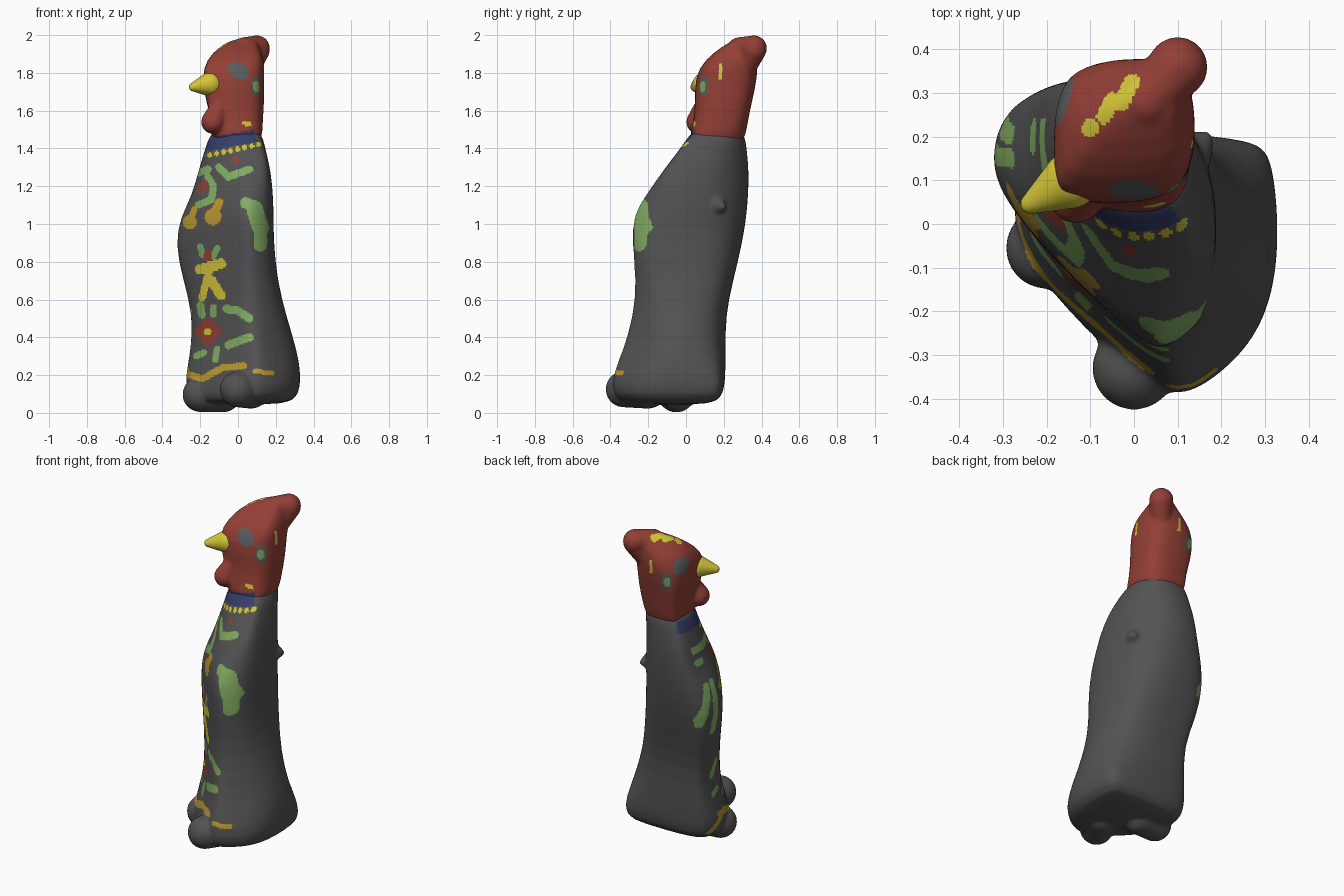
import bpy, bmesh, math
from mathutils import Vector, Matrix

cube = bpy.data.objects.get("Cube")
if cube:
    bpy.data.objects.remove(cube)

# Colours
COLOURS = {
    "charcoal": (.085, .085, .085), "brick_red": (.29, .05, .036),
    "yellow": (.66, .56, .04), "gold": (.5, .31, .03),
    "leaf_green": (.22, .41, .12), "navy": (.038, .047, .14),
    "slate": (.1, .108, .11),
}
NAMES = list(COLOURS)
materials = []
for name, rgb in COLOURS.items():
    m = bpy.data.materials.new(name)
    m.use_nodes = True
    m.diffuse_color = (*rgb, 1)
    bsdf = m.node_tree.nodes["Principled BSDF"]
    bsdf.inputs["Base Color"].default_value = (*rgb, 1)
    bsdf.inputs["Roughness"].default_value = .8
    materials.append(m)

# The figure faces diagonally
FACING = Vector((-.78, -.625, 0))
SIDE = Vector((.625, -.78, 0))
HEAD_CENTRE = Vector((-.02, .2, 0))


def ring_points(x0, x1, y0, y1, h0, h1, k0, k1, steps=4):
    """Round curve touching an octagon given by its limits along
    x, y and the two diagonals h = x + y and k = x - y."""
    reach = [x1, h1, y1, -k0, -x0, -h0, -y0, k1]
    normals = [Vector((math.cos(i * math.pi / 4), math.sin(i * math.pi / 4)))
               for i in range(8)]
    corners = []
    for i in range(8):
        n, t = normals[i], normals[(i + 2) % 8]
        along = (reach[(i + 1) % 8] * math.sqrt(2)) - reach[i]
        corners.append(n * reach[i] + t * along)
    points = []
    for i, c in enumerate(corners):
        a, b = (corners[i - 1] + c) / 2, (c + corners[(i + 1) % 8]) / 2
        for j in range(steps):
            u = j / steps
            points.append(a.lerp(c, u).lerp(c.lerp(b, u), u))
    return points


def loft(bm, rows):
    """Skin over rings; each row is a height and its limits."""
    rings = [[bm.verts.new((p.x, p.y, z)) for p in ring_points(*limits)]
             for z, *limits in rows]
    for a, b in zip(rings, rings[1:]):
        for i in range(len(a)):
            j = (i + 1) % len(a)
            bm.faces.new((a[i], a[j], b[j], b[i]))
    bm.faces.new(rings[0][::-1])
    bm.faces.new(rings[-1])


def chain(bm, p, r, q, r2, count=7):
    """Row of overlapping balls that tapers from p to q."""
    p, q = Vector(p), Vector(q)
    for i in range(count):
        t = i / (count - 1)
        bmesh.ops.create_icosphere(bm, subdivisions=3, radius=r + (r2 - r) * t,
                                   matrix=Matrix.Translation(p.lerp(q, t)))


def finish(name, bm, voxel=.0085, smooth=10):
    """Fuse the shells into one smooth skin."""
    bmesh.ops.recalc_face_normals(bm, faces=bm.faces)
    mesh = bpy.data.meshes.new(name)
    bm.to_mesh(mesh)
    bm.free()
    obj = bpy.data.objects.new(name, mesh)
    bpy.context.collection.objects.link(obj)
    sub = obj.modifiers.new("round", "SUBSURF")
    sub.levels = 1
    rem = obj.modifiers.new("fuse", "REMESH")
    rem.mode = "VOXEL"
    rem.voxel_size = voxel
    sm = obj.modifiers.new("soften", "SMOOTH")
    sm.iterations = smooth
    graph = bpy.context.evaluated_depsgraph_get()
    skin = bpy.data.meshes.new_from_object(obj.evaluated_get(graph))
    obj.modifiers.clear()
    obj.data = skin
    skin.materials.clear()
    for m in materials:
        skin.materials.append(m)
    skin.polygons.foreach_set("use_smooth", [True] * len(skin.polygons))
    return obj


# Painted strokes: colour, projection, radius, then the path
strokes = []


def stroke(colour, plane, radius, *points):
    pts = [Vector(p) for p in points]
    strokes.append((NAMES.index(colour), plane, radius,
                    list(zip(pts, pts[1:])) or [(pts[0], pts[0])]))


def distance(p, a, b):
    d = b - a
    t = 0 if d.length == 0 else max(0, min(1, (p - a).dot(d) / d.length_squared))
    return (p - a - d * t).length


def paint(obj, base):
    for poly in obj.data.polygons:
        c, n = poly.center, poly.normal
        rel = c - HEAD_CENTRE
        flat = {}
        if n.y < -.05 or (n.x < -.5 and n.y < .1):
            flat["front"] = Vector((c.x, c.z))
        if n.x < -.3 and c.y > 0 and rel.dot(SIDE) < 0:
            flat["flank"] = Vector((c.y, c.z))
        if c.z > 1.6 and abs(rel.dot(SIDE)) > .06:
            flat["cheek"] = Vector((rel.dot(FACING), c.z))
        if c.z > 1.8 and n.z > .1:
            flat["top"] = Vector((c.x, c.y))
        index = NAMES.index(base)
        # Collar band across the throat
        low = 1.39 + .17 * (c.x + .16)
        if n.dot(FACING) > .1 and low < c.z < low + .068 and c.x < .105:
            index = NAMES.index("navy")
        for colour, plane, radius, segs in strokes:
            p = flat.get(plane)
            if p and any(distance(p, a, b) < radius for a, b in segs):
                index = colour
        poly.material_index = index


# Body: flared hem, full middle, narrow neck
bm = bmesh.new()
loft(bm, [
    (.04, -.22, .26, -.33, .14, -.23, .25, -.21, .31),
    (.09, -.275, .325, -.39, .2, -.255, .34, -.275, .39),
    (.2, -.28, .335, -.395, .21, -.24, .335, -.285, .385),
    (.33, -.25, .315, -.335, .21, -.195, .275, -.285, .325),
    (.52, -.24, .255, -.28, .21, -.185, .24, -.285, .28),
    (.7, -.29, .21, -.265, .25, -.185, .24, -.35, .262),
    (.9, -.338, .19, -.288, .3, -.188, .242, -.39, .268),
    (1.05, -.3, .19, -.283, .322, -.185, .244, -.383, .25),
    (1.15, -.245, .187, -.215, .33, -.15, .245, -.368, .22),
    (1.28, -.21, .175, -.125, .334, -.095, .245, -.355, .178),
    (1.4, -.175, .145, -.03, .322, -.05, .25, -.32, .11),
    (1.47, -.15, .13, .015, .312, -.03, .255, -.3, .04),
    (1.5, -.12, .1, .05, .28, 0, .24, -.26, .02)])
chain(bm, (-.2, -.055, .098), .096, (-.08, -.05, .1), .1)   # right foot
chain(bm, (0, -.33, .125), .098, (.07, -.2, .12), .1)       # left foot
chain(bm, (.13, .16, 1.1), .05, (.165, .195, 1.09), .02)    # back knob
body = finish("body", bm, smooth=20)

# Head with swept comb and wattle
bm = bmesh.new()
loft(bm, [
    (1.41, -.11, .09, .06, .28, 0, .23, -.26, .02),
    (1.46, -.15, .132, .012, .315, -.04, .26, -.305, .04),
    (1.53, -.135, .13, .04, .325, -.04, .275, -.305, .02),
    (1.65, -.17, .14, .05, .35, -.06, .3, -.335, .01),
    (1.78, -.192, .14, .045, .38, -.085, .31, -.35, .01),
    (1.87, -.168, .14, .1, .378, -.03, .33, -.315, -.01),
    (1.94, -.1, .11, .19, .38, .08, .34, -.25, -.09),
    (1.985, -.02, .1, .27, .39, .19, .34, -.23, -.13)])
chain(bm, (.03, .28, 1.93), .06, (.1, .36, 1.93), .07)
chain(bm, (.102, .358, 1.92), .068, (.07, .32, 1.84), .06, 4)
chain(bm, (-.11, .08, 1.6), .05, (-.133, .064, 1.54), .064, 5)
head = finish("head", bm)

# Beak
bm = bmesh.new()
chain(bm, (-.145, .1, 1.74), .066, (-.237, .046, 1.725), .024, 14)
beak = finish("beak", bm, .006, 4)

# Throat beads
for i in range(8):
    stroke("yellow", "front", .0135, (-.15 + .037 * i, 1.365 + .008 * i))

# Chest leaves and wing patches
G = "leaf_green"
stroke(G, "front", .02, (-.1, 1.3), (-.05, 1.25), (.06, 1.29))
stroke(G, "front", .02, (-.21, 1.27), (-.16, 1.29))
stroke(G, "front", .019, (-.16, 1.25), (-.13, 1.2), (-.14, 1.13), (-.21, 1.1))
stroke(G, "front", .03, (.04, 1.11), (.1, 1.09))
stroke(G, "front", .045, (.09, 1.07), (.12, .98))
stroke(G, "front", .035, (.12, 1), (.12, .89))
stroke(G, "flank", .022, (.15, 1.07), (.17, .78))
stroke(G, "flank", .024, (.205, 1.06), (.26, .84))
stroke(G, "flank", .02, (.18, 1.2), (.22, 1.2))

# Skirt leaves
stroke(G, "front", .017, (-.2, .88), (-.19, .84))
stroke(G, "front", .017, (-.11, .87), (-.13, .83))
stroke(G, "front", .02, (-.2, .57), (-.19, .52))
stroke(G, "front", .018, (-.13, .56), (-.13, .52))
stroke(G, "front", .022, (-.06, .55), (0, .54), (.06, .5))
stroke(G, "front", .022, (-.05, .36), (.06, .4))
stroke(G, "front", .018, (-.22, .3), (-.18, .32))
stroke(G, "front", .016, (-.12, .28), (-.11, .34))
stroke(G, "flank", .02, (.06, .54), (.1, .46))
stroke(G, "flank", .018, (.05, .36), (.09, .34))

# Red blossoms, the large one a diamond
RED = "brick_red"
stroke(RED, "front", .022, (-.2, 1.18), (-.175, 1.21))
stroke(RED, "front", .018, (-.01, 1.34))
stroke(RED, "front", .02, (-.16, .84), (-.16, .82))
stroke(RED, "front", .012, (-.225, .43), (-.16, .495), (-.095, .43),
       (-.16, .365), (-.225, .43))
stroke(RED, "front", .048, (-.16, .43))
stroke("yellow", "front", .02, (-.16, .43))

# Gold drops and hem
stroke("gold", "front", .038, (-.255, 1.01))
stroke("gold", "front", .016, (-.25, 1.03), (-.23, 1.08))
stroke("gold", "front", .044, (-.132, 1.038))
stroke("gold", "front", .022, (-.12, 1.07), (-.1, 1.115))
stroke("gold", "front", .018, (-.28, .21), (-.19, .18), (-.08, .24), (.03, .25))
stroke("gold", "front", .013, (.09, .22), (.18, .21))
stroke("gold", "flank", .017, (0, .23), (.07, .16), (.12, .11))

# Yellow bow
stroke("yellow", "front", .028, (-.2, .76), (-.09, .79))
stroke("yellow", "front", .02, (-.15, .76), (-.19, .61))
stroke("yellow", "front", .025, (-.14, .7), (-.09, .62))

# Eyes, ears and comb marks
stroke("slate", "cheek", .046, (.06, 1.81))
stroke("slate", "cheek", .033, (-.025, 1.75), (-.025, 1.71))
stroke(G, "cheek", .019, (-.02, 1.74), (-.02, 1.715))
stroke("yellow", "cheek", .007, (-.11, 1.77), (-.11, 1.84))
stroke("yellow", "front", .012, (.035, 1.535), (.06, 1.53))
stroke("yellow", "top", .02, (-.1, .22))
stroke("yellow", "top", .017, (-.07, .245), (-.05, .285))
stroke("yellow", "top", .018, (-.03, .275), (-.005, .325))

paint(body, "charcoal")
paint(head, RED)
for poly in beak.data.polygons:
    poly.material_index = NAMES.index("yellow")
